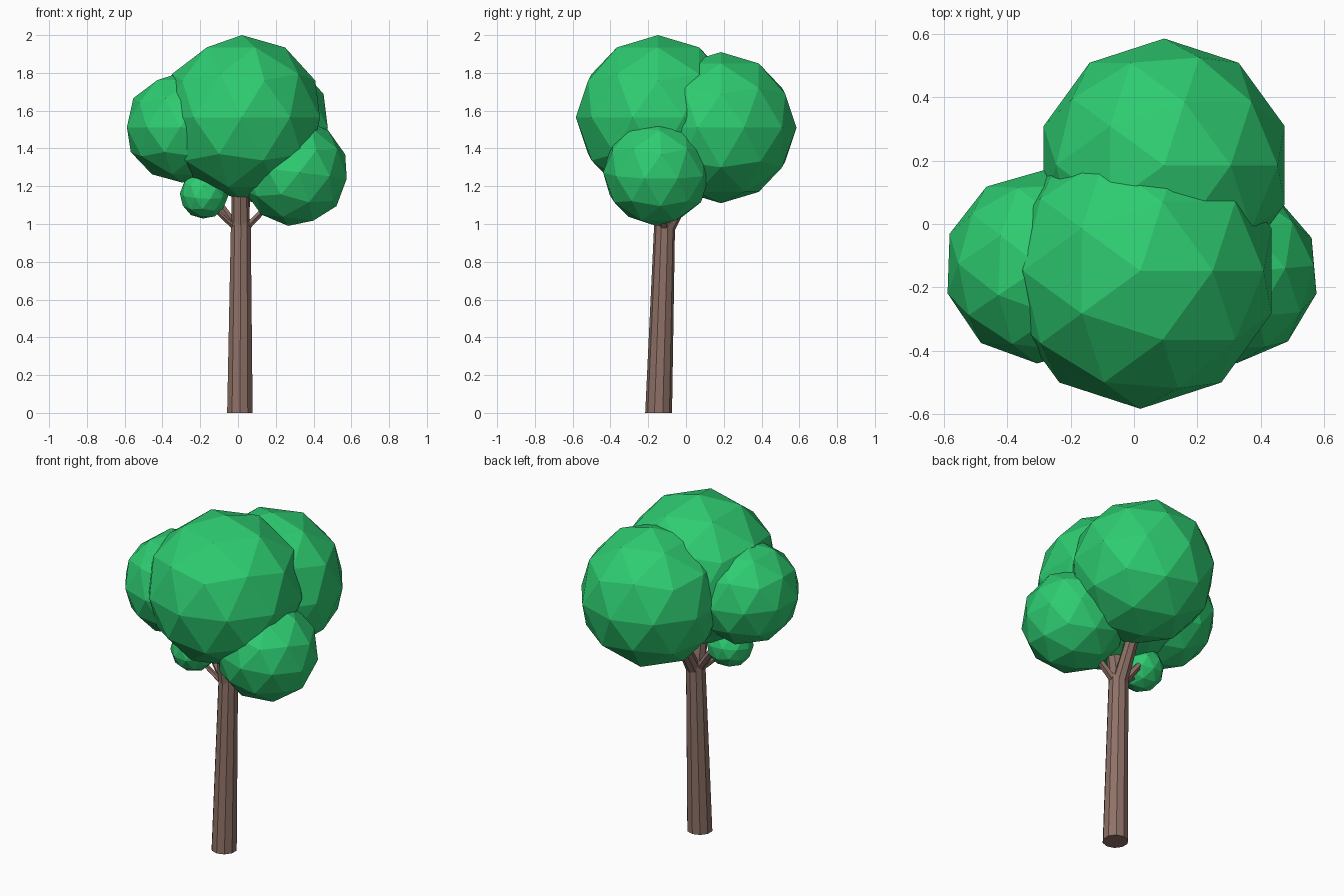
import bpy
from math import radians
from mathutils import Vector

if "Cube" in bpy.data.objects:
    bpy.data.objects.remove(bpy.data.objects["Cube"], do_unlink=True)


def make_material(name, rgb):
    mat = bpy.data.materials.new(name)
    mat.use_nodes = True
    mat.diffuse_color = (*rgb, 1)
    mat.node_tree.nodes["Principled BSDF"].inputs["Base Color"].default_value = (*rgb, 1)
    return mat


leaf_green = make_material("leaf green", (0.027, 0.604, 0.165))
bark_brown = make_material("bark brown", (0.27, 0.165, 0.135))


def finish(name, mat):
    obj = bpy.context.object
    obj.name = name
    obj.data.materials.append(mat)
    bpy.ops.object.shade_flat()
    return obj


def foliage(name, center, radius, tilt=(0, 0, 0), squash=1):
    """Low-poly ball of leaves."""
    bpy.ops.mesh.primitive_ico_sphere_add(
        subdivisions=2, radius=radius, location=center,
        rotation=[radians(a) for a in tilt])
    finish(name, leaf_green).scale.z = squash


def limb(name, start, end, r_start, r_end, sides):
    """Tapered limb whose end rings stay level, like a sheared cone."""
    start, end = Vector(start), Vector(end)
    bpy.ops.mesh.primitive_cone_add(
        vertices=sides, radius1=r_start, radius2=r_end, depth=1, location=start)
    obj = finish(name, bark_brown)
    axis = end - start
    for v in obj.data.vertices:
        t = v.co.z + 0.5
        v.co = Vector((v.co.x, v.co.y, 0)) + axis * t


# Crown
foliage("crown_main", (0.02, -0.148, 1.565), 0.435)
foliage("crown_back", (0.095, 0.185, 1.51), 0.40)
foliage("crown_left_side", (-0.295, -0.135, 1.512), 0.305, (0, 0, -2), 0.96)
foliage("crown_right_side", (0.30, -0.155, 1.273), 0.285, (0, 7, 5))
foliage("crown_small", (-0.18, -0.16, 1.155), 0.128, (10, 0, 15))

# Trunk
limb("trunk", (0.01, -0.145, 0), (0.015, -0.113, 1.01), 0.071, 0.055, 10)

# Branches reaching into the crown
fork = Vector((0.015, -0.113, 0.95))
limb("branch_front", fork, (0.01, -0.17, 1.3), 0.05, 0.042, 8)
limb("branch_back", fork, (0.03, 0.06, 1.27), 0.045, 0.035, 8)
limb("branch_right", fork, (0.24, -0.14, 1.18), 0.028, 0.02, 6)
limb("branch_left", fork, (-0.24, -0.07, 1.3), 0.03, 0.02, 6)
limb("branch_small", fork, (-0.17, -0.16, 1.12), 0.024, 0.016, 6)
